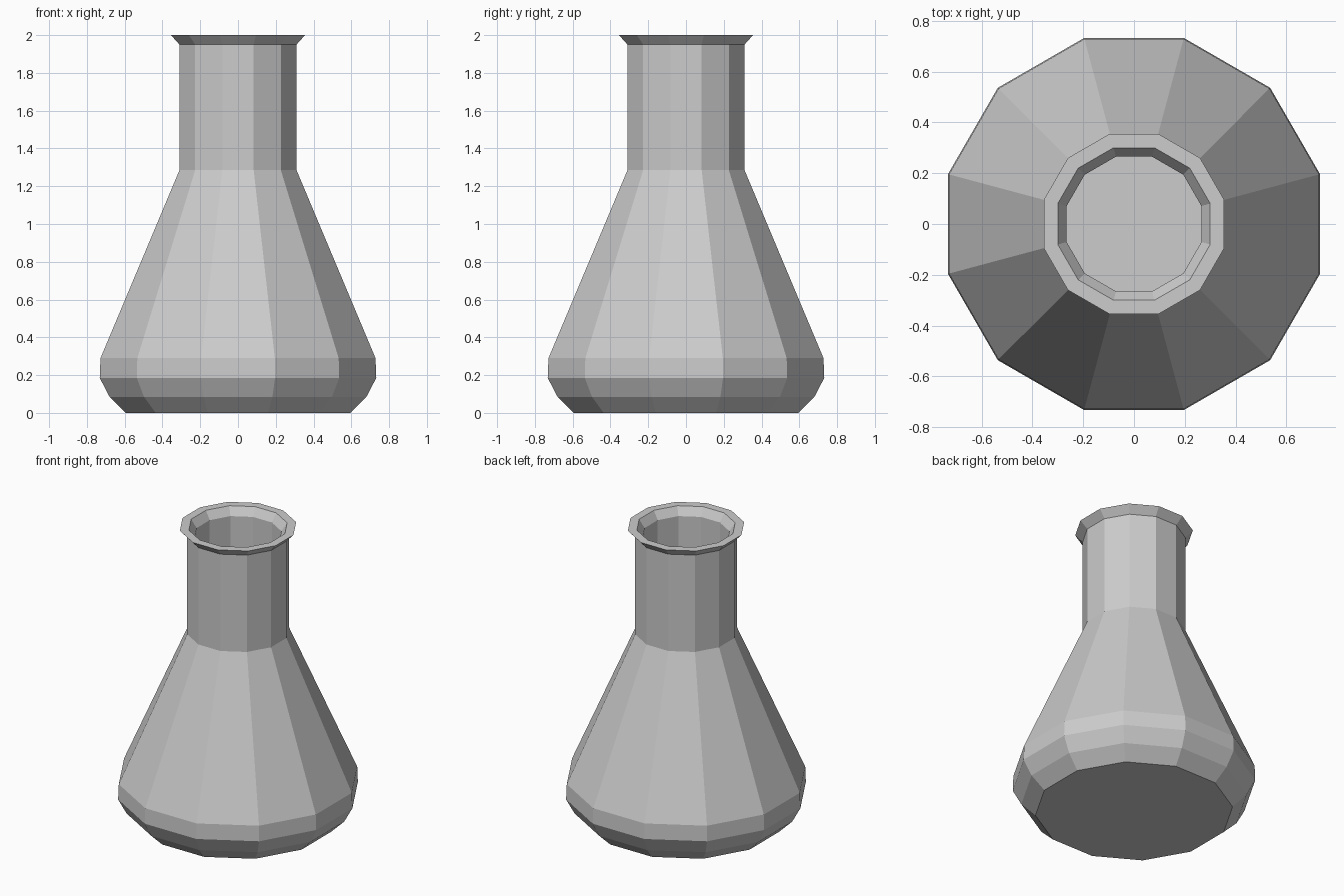
import bpy, bmesh, math

cube = bpy.data.objects.get("Cube")
if cube:
    bpy.data.objects.remove(cube, do_unlink=True)

SIDES = 12
WALL = 0.045

# Flat grey for the whole vessel
grey = bpy.data.materials.new("light_grey")
grey.use_nodes = True
colour = (0.604, 0.604, 0.604, 1)
grey.diffuse_color = colour
grey.node_tree.nodes["Principled BSDF"].inputs["Base Color"].default_value = colour

# Half profile: distance to the flat side, height
outer = [(0.595, 0), (0.68, 0.085), (0.732, 0.185), (0.728, 0.29),
         (0.31, 1.285), (0.31, 1.95), (0.355, 2.0)]
lip = [(0.30, 2.0), (0.265, 1.945)]
inner = [(r - WALL, max(z, WALL)) for r, z in reversed(outer[:5])]
profile = outer + lip + inner


def ring(bm, apothem, z):
    """Polygon ring with flat sides facing the axes."""
    radius = apothem / math.cos(math.pi / SIDES)
    angles = [(i + 0.5) * 2 * math.pi / SIDES for i in range(SIDES)]
    return [bm.verts.new((radius * math.cos(a), radius * math.sin(a), z)) for a in angles]


# Flask: closed base, walls, flared lip, hollow inside
bm = bmesh.new()
rings = [ring(bm, r, z) for r, z in profile]
for low, high in zip(rings, rings[1:]):
    for i in range(SIDES):
        j = (i + 1) % SIDES
        bm.faces.new((low[i], low[j], high[j], high[i]))
bm.faces.new(list(reversed(rings[0])))
bm.faces.new(rings[-1])
bmesh.ops.recalc_face_normals(bm, faces=bm.faces[:])

mesh = bpy.data.meshes.new("conical_flask")
bm.to_mesh(mesh)
bm.free()
mesh.materials.append(grey)
flask = bpy.data.objects.new("conical_flask", mesh)
bpy.context.collection.objects.link(flask)
